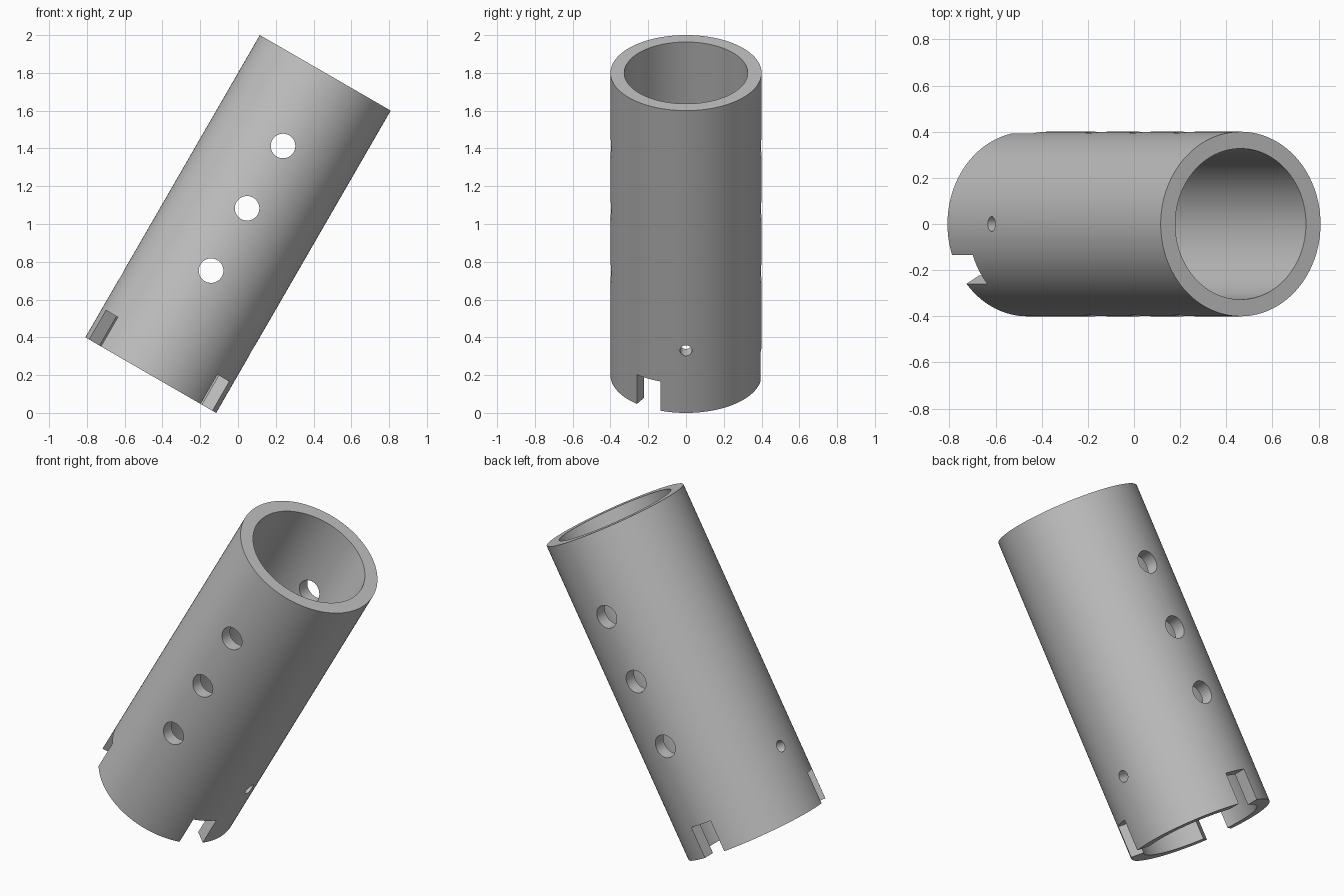
import bpy
import bmesh
from math import radians, pi
from mathutils import Matrix, Vector

cube = bpy.data.objects.get("Cube")
if cube:
    bpy.data.objects.remove(cube, do_unlink=True)

OUTER, INNER, LENGTH, TILT = 0.4, 0.327, 1.848, radians(30)
BOTTOM = -LENGTH / 2

grey = bpy.data.materials.new("plain grey")
grey.use_nodes = True
colour = (0.53, 0.53, 0.53, 1)
grey.diffuse_color = colour
grey.node_tree.nodes["Principled BSDF"].inputs["Base Color"].default_value = colour


def add_object(name, bm):
    bmesh.ops.recalc_face_normals(bm, faces=bm.faces)
    mesh = bpy.data.meshes.new(name)
    bm.to_mesh(mesh)
    bm.free()
    mesh.materials.append(grey)
    obj = bpy.data.objects.new(name, mesh)
    bpy.context.collection.objects.link(obj)
    return obj


def drill(bm, radius, height, axis, sides):
    """Cylinder across the tube at one height along its axis."""
    turn = Matrix.Rotation(pi / 2, 4, axis)
    bmesh.ops.create_cone(bm, cap_ends=True, segments=sides, radius1=radius,
                          radius2=radius, depth=1.2,
                          matrix=Matrix.Translation((0, 0, height)) @ turn)


# Tube wall: a rectangular section spun around the axis
bm = bmesh.new()
section = [(INNER, BOTTOM), (OUTER, BOTTOM), (OUTER, -BOTTOM), (INNER, -BOTTOM)]
verts = [bm.verts.new((r, 0, z)) for r, z in section]
edges = [bm.edges.new((verts[i], verts[(i + 1) % 4])) for i in range(4)]
bmesh.ops.spin(bm, geom=verts + edges, cent=(0, 0, 0), axis=(0, 0, 1),
               angle=2 * pi, steps=120, use_merge=True)
bmesh.ops.remove_doubles(bm, verts=bm.verts, dist=0.0001)
tube = add_object("slotted_tube", bm)

# Cutters: three large cross holes, one small cross hole, three end slots
bm = bmesh.new()
for i in range(3):
    drill(bm, 0.065, 0.096 + (i - 1) * 0.381, 'X', 48)
drill(bm, 0.032, -0.543, 'Y', 32)
for angle in (-30, 90, 210):
    place = (Matrix.Rotation(radians(angle), 4, 'Z')
             @ Matrix.Translation((0.4, 0, BOTTOM))
             @ Matrix.Diagonal(Vector((0.4, 0.145, 0.358, 1))))
    bmesh.ops.create_cube(bm, size=1, matrix=place)
cutter = add_object("hole_and_slot_cutter", bm)
cutter.hide_render = True

cut = tube.modifiers.new("cut", 'BOOLEAN')
cut.operation = 'DIFFERENCE'
cut.solver = 'EXACT'
cut.use_self = True
cut.object = cutter

bpy.ops.object.select_all(action='DESELECT')
tube.select_set(True)
bpy.context.view_layer.objects.active = tube
bpy.ops.object.modifier_apply(modifier=cut.name)
bpy.data.objects.remove(cutter, do_unlink=True)
bpy.ops.object.shade_smooth_by_angle(angle=radians(30))

# Lean the tube towards +x, resting on its lowest edge
tube.matrix_world = Matrix.Translation((0, 0, 1)) @ Matrix.Rotation(TILT, 4, 'Y')
